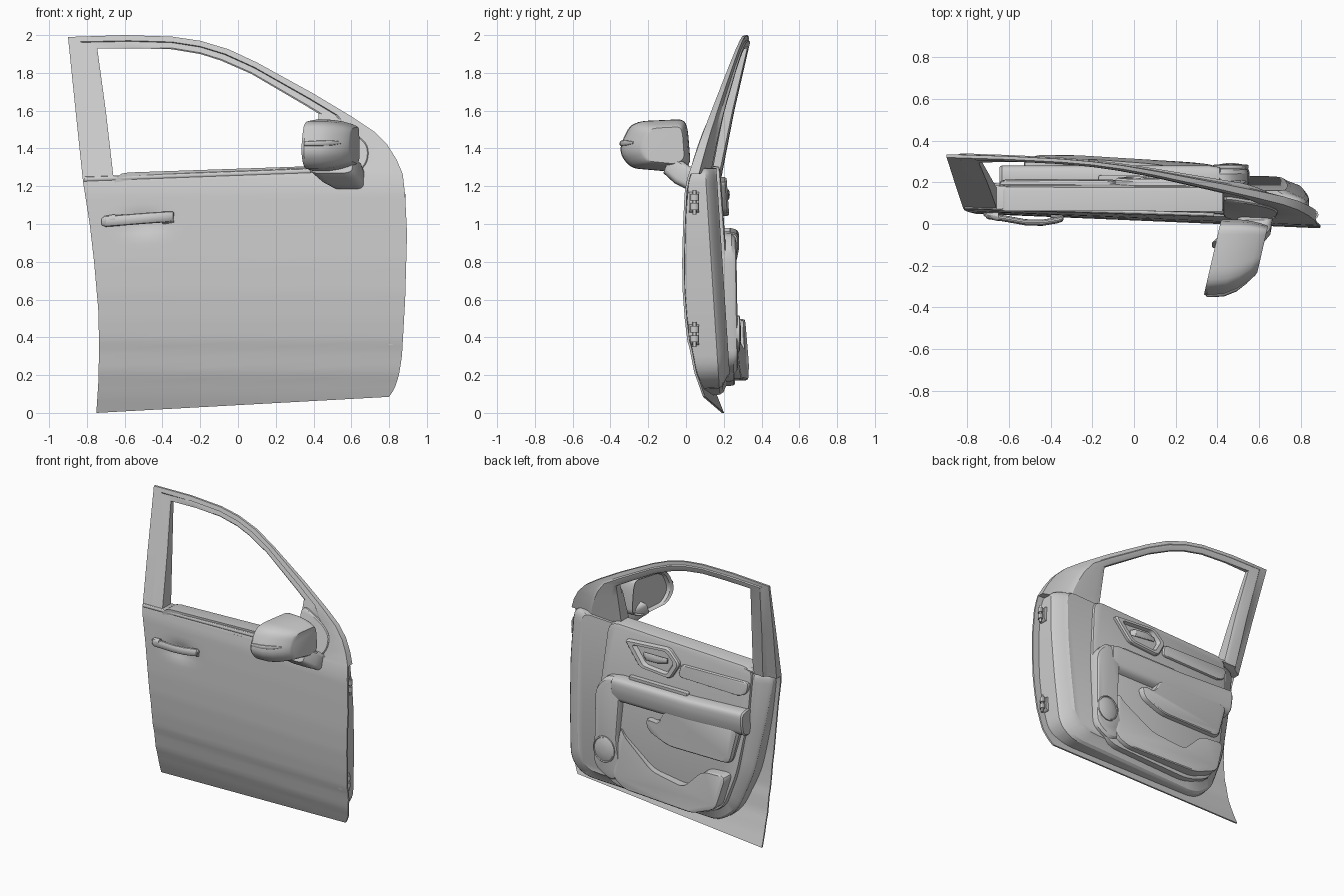
import bpy, bmesh, math
from mathutils import Vector

if "Cube" in bpy.data.objects:
    bpy.data.objects.remove(bpy.data.objects["Cube"])


def loft(name, rings, loop=False):
    """Skin a list of closed rings; cap the ends unless the rings loop."""
    bm = bmesh.new()
    vs = [[bm.verts.new(p) for p in r] for r in rings]
    n = len(vs[0])
    for a, b in zip(vs, vs[1:] + vs[:1] if loop else vs[1:]):
        for i in range(n):
            j = (i + 1) % n
            bm.faces.new((a[i], a[j], b[j], b[i]))
    if not loop:
        bm.faces.new(vs[0])
        bm.faces.new(vs[-1])
    bmesh.ops.recalc_face_normals(bm, faces=bm.faces[:])
    me = bpy.data.meshes.new(name)
    bm.to_mesh(me)
    bm.free()
    ob = bpy.data.objects.new(name, me)
    bpy.context.collection.objects.link(ob)
    return ob


def interp(table, z):
    for (a, fa), (b, fb) in zip(table, table[1:]):
        if z <= b:
            break
    return fa + (fb - fa) * (z - a) / (b - a)


def rounded(pts, r=.06, n=4):
    """Round each corner of a closed outline with a small curve of reach r."""
    out = []
    for i, p in enumerate(pts):
        p, a, b = Vector(p), Vector(pts[i - 1]), Vector(pts[(i + 1) % len(pts)])
        s = p + (a - p) * min(.45, r / (a - p).length)
        e = p + (b - p) * min(.45, r / (b - p).length)
        out += [tuple(s * (1 - t) ** 2 + p * 2 * t * (1 - t) + e * t * t) for t in (k / n for k in range(n + 1))]
    return out


def plate(name, outline, layers, centre=None, keep_top=9):
    """Stack scaled copies of an x-z outline; each layer is (scale, y function)."""
    cx = sum(p[0] for p in outline) / len(outline)
    cz = sum(p[1] for p in outline) / len(outline)
    if centre:
        cx, cz = centre
    rings = []
    for s, fy in layers:
        ring = []
        for x, z in outline:
            x2, z2 = cx + (x - cx) * s, z if z > keep_top else cz + (z - cz) * s
            ring.append((x2, fy(x2, z2), z2))
        rings.append(ring)
    return loft(name, rings)


def raised(name, outline, fy, deep=.08, r=.015, s=.95):
    return plate(name, outline, [(1, lambda x, z: fy(x, z) - deep),
                                 (1, lambda x, z: fy(x, z) - r),
                                 ((1 + s) / 2 + .01, lambda x, z: fy(x, z) - r * .25), (s, fy)])


def tube(name, path, ry, rz, n=12):
    """Elliptical tube along a path of (x, y, z, scale)."""
    return loft(name, [[(x, y + ry * k * math.cos(2 * math.pi * i / n),
                         z + rz * k * math.sin(2 * math.pi * i / n)) for i in range(n)]
                       for x, y, z, k in path])


# Outer surface of the whole door
PROFILE = [(0, .158), (.09, .122), (.18, .092), (.21, .08), (.34, .056), (.38, .044), (.5, .03), (.65, .019),
           (.8, .017), (1, .022), (1.17, .03), (1.24, .043), (2, .285)]


def skin(x, z):
    scoop = .025 * math.exp(-((x + .5) / .1) ** 2 - ((z - 1.0) / .05) ** 2)
    return interp(PROFILE, z) - .042 * x + scoop


# Lower outer panel
LEFT = [(0, -.75), (.15, -.74), (.35, -.735), (.55, -.74), (.8, -.762), (1, -.785), (1.22, -.82)]
RIGHT = [(.085, .80), (.13, .83), (.2, .852), (.3, .868), (.6, .885), (.95, .895), (1.15, .885), (1.265, .872)]
rings = []
for r in range(41):
    t = r / 40
    zl, zr = 1.22 * t, .085 + 1.18 * t
    xl, xr = interp(LEFT, zl), interp(RIGHT, zr)
    row = [(xl + (xr - xl) * c / 44, zl + (zr - zl) * c / 44) for c in range(45)]
    rings.append([(x, skin(x, z), z) for x, z in row] +
                 [(x, skin(x, z) + .012, z) for x, z in reversed(row)])
loft("outer_panel", rings)

# Window frame: outer edge and matching window edge
OUTER = [(-.82, 1.22), (-.86, 1.6), (-.9, 1.99), (-.6, 2), (-.35, 1.992), (-.2, 1.97), (-.05, 1.925),
         (.1, 1.855), (.4, 1.69), (.6, 1.57), (.72, 1.49), (.79, 1.42), (.84, 1.34), (.872, 1.265),
         (.4, 1.252), (-.2, 1.235)]
INNER = [(-.66, 1.255), (-.70, 1.6), (-.745, 1.93), (-.55, 1.93), (-.35, 1.925), (-.2, 1.9), (-.09, 1.865),
         (.07, 1.795), (.36, 1.625), (.425, 1.585), (.425, 1.5), (.425, 1.42), (.425, 1.36), (.425, 1.30),
         (.3, 1.297), (-.2, 1.275)]
FRAME = [(0, 0, 0), (.42, 0, 0), (.48, .01, 0), (.9, .01, 0), (1, .016, 0), (1, 0, .9),
         (.85, 0, 1), (.45, 0, 1), (.35, 0, .75), (0, 0, .5)]
rings = []
for i, ((ox, oz), (ix, iz)) in enumerate(zip(OUTER, INNER)):
    ring = []
    for w, dy, k in FRAME:
        x, z = ox + (ix - ox) * w, oz + (iz - oz) * w
        depth = .03 + .08 * max(0, (2 - z) / .75) ** 1.3
        ring.append((x, skin(x, z) + dy * (i > 2) + k * depth, z))   # flat rear pillar
    rings.append(ring)
loft("window_frame", rings, loop=True)

# Belt moulding under the window
tube("belt_moulding", [(x, skin(x, z) + .006, z, 1) for x, z in
                       [(-.815 + .15 * i, 1.236 + .0055 * i) for i in range(9)]], .012, .014)

# Inner metal shell
SHELL = rounded([(.83, 1.3), (.845, .95), (.835, .6), (.81, .22), (.7, .13), (-.4, .09), (-.54, .2),
                 (-.66, .5), (-.74, .9), (-.79, 1.24), (-.3, 1.26), (.3, 1.28)], .08)
rim = lambda x, z: .205 - .065 * z
plate("inner_shell", SHELL, [(1, lambda x, z: skin(x, z) + .01), (.995, lambda x, z: rim(x, z) - .02),
                             (.975, rim), (.9, lambda x, z: rim(x, z) + .025),
                             (.87, lambda x, z: rim(x, z) + .04)], (.03, .75), 1.0)

# Interior trim panel
TRIM = rounded([(.5, 1.31), (.55, .8), (.55, .3), (.42, .17), (-.27, .14), (-.47, .22), (-.57, .5),
                (-.64, .9), (-.66, 1.27)], .08)
face = lambda x, z: .272 - .07 * z
raised("trim_panel", TRIM, face, .12, .025, .965)

# Speaker housing and grille
raised("speaker_housing", rounded([(.55, .85), (.555, .27), (.42, .19), (.33, .25), (.37, .5), (.34, .93), (.45, .96)]),
       lambda x, z: .28 - .015 * z, .1, .025, .88)
circle = [(.465 + .085 * math.cos(i * math.pi / 14), .42 + .095 * math.sin(i * math.pi / 14)) for i in range(28)]
plate("speaker_grille", circle, [(s, lambda x, z, d=d: .268 + d) for s, d in
                                 ((1, 0), (1, .014), (.92, .018), (.88, .012), (.6, .02), (.25, .024))])

# Map pocket along the bottom
raised("map_pocket", rounded([(.36, .6), (.33, .55), (.08, .37), (-.2, .33), (-.36, .49), (-.54, .5), (-.47, .25),
                              (-.28, .17), (.3, .18), (.4, .24)], .05),
       lambda x, z: .315 - .06 * x - .1 * (z - .17), .1, .02, .95)

# Armrest ledge and the padded pull below it
arm = rounded([(.15, .96), (.24, .96), (.28, .945), (.283, .88), (.265, .79), (.19, .76)], .03)
loft("armrest", [[(x, .2 + (y - .2) * k, .87 + (z - .87) * k + .02 * (x < -.3)) for y, z in arm]
                 for x, k in ((-.645, .9), (-.635, 1), (-.2, 1), (.36, 1), (.41, .9), (.43, .6))])
raised("pull_pad", rounded([(.15, .73), (.13, .64), (-.04, .57), (-.54, .57), (-.61, .84), (-.02, .84), (.05, .71)], .05),
       lambda x, z: .268, .1, .022, .92)
raised("switch_panel", rounded([(.3, .98), (.3, .95), (-.17, .95), (-.17, .98)], .01),
       lambda x, z: .235, .07, .008)

# Upper accent bar
raised("accent_bar", rounded([(-.1, 1.16), (-.65, 1.17), (-.635, 1.09), (-.58, 1.06), (-.08, 1.07)], .03),
       lambda x, z: .295 - .075 * z, .06, .012, .94)

# Interior release handle with recessed bezel
BEZEL = rounded([(.35, 1.225), (-.01, 1.25), (-.1, 1.16), (-.03, 1.04), (.22, 1.06)], .03)
plate("handle_bezel", BEZEL, [(s, lambda x, z, d=d: face(x, z) + d) for s, d in
                              ((1, -.03), (1, .02), (.94, .03), (.76, .03), (.68, .003))])
tube("release_lever", [(.2, .195, 1.15, .6), (.17, .215, 1.15, 1), (.08, .222, 1.155, 1), (.0, .21, 1.16, .6)], .01, .028)

# Exterior pull handle
pull = [(-.722, .05, 1.012, .6), (-.7, .038, 1.014, 1), (-.62, .026, 1.02, 1), (-.52, .008, 1.028, 1),
        (-.44, .006, 1.034, 1), (-.37, .018, 1.038, 1), (-.345, .025, 1.04, .9), (-.338, .03, 1.04, .6)]
tube("outside_handle", pull, .015, .029)
for x in (-.68, -.37):
    tube("handle_mount", [(x - .03, .05, 1.02, 1), (x + .03, .035, 1.03, 1)], .022, .022)

# Mirror housing with recessed glass
HEAD = rounded([(-.347, 1.42), (-.3, 1.52), (-.24, 1.545), (-.01, 1.555), (.01, 1.5), (.025, 1.31), (-.06, 1.275),
                (-.29, 1.295), (-.345, 1.36)], .04)


def head(s, d, y, z):
    y2, z2 = -.06 + (y + .06) * s, 1.42 + (z - 1.42) * (1 - (1 - s) * .75)
    return (.42 + .23 * y2 + d, y2, z2)


LAYERS = [(.86, .03), (.9, .003), (.97, -.006), (1, .008), (.985, .09), (.9, .145), (.77, .19), (.65, .22), (.6, .226)]
loft("mirror_housing", [[head(s, d, y, z) for y, z in HEAD] for s, d in LAYERS])
loft("mirror_glass", [[head(.85, d, y, z) for y, z in HEAD] for d in (.018, .03)])

# Turn-signal strip wrapping the housing
tube("signal_strip", [head(s, d, -.346, 1.42)[:2] + (1.425 + .03 * d, k) for (s, d), k in
                      zip(LAYERS[3:7], (.8, 1, 1, .4))], .007, .014)

# Mirror arm and foot
ARM = rounded([(-1, -1), (1, -1), (1, 1), (-1, 1)], .5)
loft("mirror_arm", [[(cx + rx * u, y + sl * v, cz + rz * v) for u, v in ARM] for cx, cz, y, rx, rz, sl in
                    ((.585, 1.245, .06, .085, .06, .01), (.58, 1.245, .01, .085, .06, .01),
                     (.545, 1.275, -.04, .11, .06, .02), (.49, 1.32, -.1, .115, .05, .02))])

# Sail panel behind the mirror
plate("mirror_sail", rounded([(.43, 1.56), (.43, 1.25), (.63, 1.26), (.69, 1.33), (.69, 1.42), (.62, 1.48)], .06),
      [(1, lambda x, z: skin(x, z) + .04), (1, lambda x, z: skin(x, z) - .002), (.95, lambda x, z: skin(x, z) - .008)])

# Hinges on the front edge
for z in (1.12, .42):
    hx = .87 if z > 1 else .853
    block = rounded([(hx - .06, z + .055), (hx - .012, z + .045), (hx - .012, z - .055), (hx - .06, z - .065)], .02)
    plate("hinge_plate", block, [(1, lambda x, z: .015), (1, lambda x, z: .07)])
    lug = [(hx + .016 * math.cos(a * math.pi / 6), .045 + .02 * math.sin(a * math.pi / 6)) for a in range(12)]
    for lo, hi in ((-.045, -.01), (.005, .04)):
        loft("hinge_knuckle", [[(x, y, z + h) for x, y in lug] for h in (lo, hi)])
    loft("hinge_pin", [[(hx + (x - hx) * .5, .045 + (y - .045) * .5, z + h) for x, y in lug] for h in (-.07, .06)])

# Smooth shading with crisp edges
for ob in bpy.data.objects:
    ob.select_set(True)
    bpy.context.view_layer.objects.active = ob
bpy.ops.object.shade_smooth_by_angle(angle=math.radians(30))
